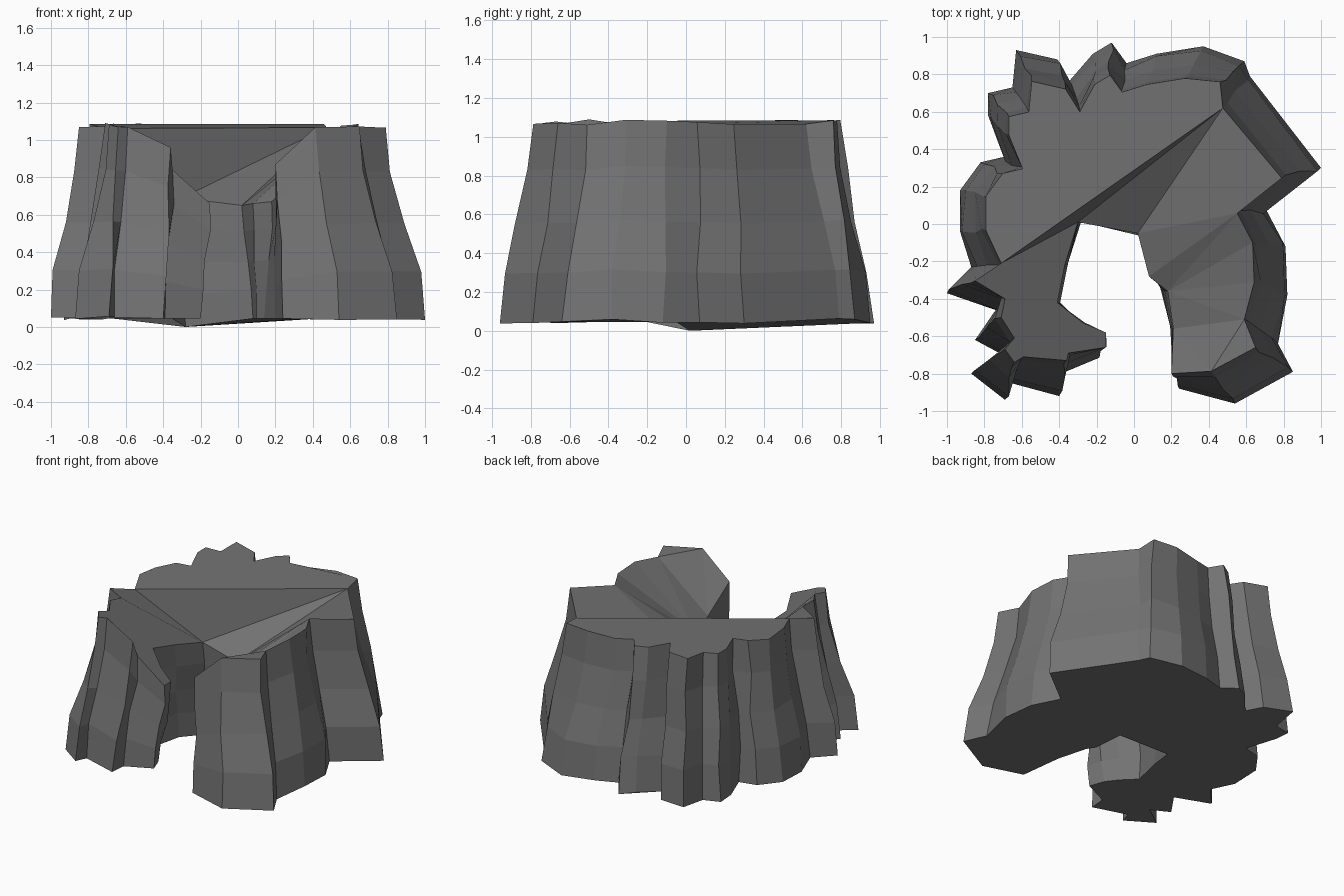
import bpy, bmesh, math, random

if "Cube" in bpy.data.objects:
    bpy.data.objects.remove(bpy.data.objects["Cube"])
random.seed(4)

# Foot outline of the outer cliff, counterclockwise from the right arm's front
# (a second pair overrides the rim position, otherwise the rim is the foot drawn in)
outer = [(.54, -.96), (.85, -.79, .65, -.66), (.77, -.64, .59, -.51), (.82, -.38),
         (.81, -.12), (.71, .07), (1, .30), (.62, .79, .475, .62), (.59, .87, .46, .76),
         (.37, .95), (.12, .91), (-.04, .86), (-.12, .97), (-.22, .91),
         (-.35, .76, -.29, .6), (-.41, .88), (-.63, .93), (-.65, .73),
         (-.78, .70), (-.78, .58), (-.69, .36), (-.82, .33), (-.93, .18), (-.93, -.04),
         (-.87, -.23, -.71, -.21), (-1, -.37), (-.74, -.46, -.69, -.40),
         (-.85, -.62, -.71, -.50), (-.72, -.69, -.64, -.61),
         (-.87, -.80, -.69, -.67), (-.69, -.94, -.64, -.74), (-.66, -.85, -.59, -.71)]
# Columns round the inner cove: foot x, y, top x, y, top height
inner = [(-.40, -.92, -.36, -.73, .96), (-.39, -.80, -.35, -.69, .84),
         (-.20, -.71, -.15, -.66, .66), (-.24, -.60, -.15, -.58, .66),
         (-.30, -.52, -.27, -.53, .72), (-.40, -.42, -.41, -.42, .78),
         (-.35, -.20, -.37, -.22, .74), (-.28, .02, -.30, .01, .69),
         (.08, -.05, .02, -.05, .65), (.10, -.28, .08, -.28, .66),
         (.14, -.34, .18, -.36, .67), (.20, -.56, .21, -.56, .70),
         (.24, -.88, .20, -.80, .87)]
NOTCH = len(outer) + 7      # deepest column of the cove
PEAK, WEST = 7, 24          # ends of the crease across the plateau

columns = []
for x, y, *rim_xy in outer:
    tx, ty = rim_xy or (.82 * x - .03, .82 * y)
    rim = 1.07 + random.uniform(-.01, .02)
    columns.append((x, y, tx, ty, rim, .05 + random.uniform(-.015, .015)))
for i, c in enumerate(inner):
    columns.append(c + (0 if i == 7 else .045,))
n = len(columns)

# Stack five rings: flared at the foot, steeper towards the rim
bm = bmesh.new()
levels = [(0, 0), (.25, .15), (.5, .52), (.77, .85), (1, 1)]
rings = []
for height, lean in levels:
    ring = []
    for x0, y0, x1, y1, z1, z0 in columns:
        j = .014 if 0 < height < 1 else 0
        ring.append(bm.verts.new((x0 + (x1 - x0) * lean + random.uniform(-j, j),
                                  y0 + (y1 - y0) * lean + random.uniform(-j, j),
                                  z0 + (z1 - z0) * height)))
    rings.append(ring)

# Cliff walls
for a, b in zip(rings, rings[1:]):
    for i in range(n):
        k = (i + 1) % n
        bm.faces.new((a[i], a[k], b[k], b[i]))

# Plateau: flat back, slope into the cove, and the two arms
top, foot = rings[-1], rings[0]
bm.faces.new(top[PEAK:WEST + 1])
bm.faces.new((top[WEST], top[NOTCH], top[PEAK]))
bm.faces.new((top[NOTCH], top[NOTCH + 1], top[PEAK]))
bm.faces.new((top[NOTCH + 1], top[5], top[6], top[PEAK]))
bm.faces.new(top[WEST:NOTCH + 1])
right_arm = bm.faces.new(top[NOTCH + 1:] + top[:6])
# Underside, split from the cove to the back
bm.faces.new((foot[NOTCH:] + foot[:10])[::-1])
bm.faces.new(foot[9:NOTCH + 1][::-1])
bmesh.ops.triangulate(bm, faces=[right_arm])
bmesh.ops.recalc_face_normals(bm, faces=bm.faces[:])

mesh = bpy.data.meshes.new("rock_cliff")
bm.to_mesh(mesh)
bm.free()
rock = bpy.data.objects.new("rock_cliff", mesh)
bpy.context.collection.objects.link(rock)

# Dark grey stone
stone = bpy.data.materials.new("stone")
stone.diffuse_color = (.17, .17, .17, 1)
stone.use_nodes = True
stone.node_tree.nodes["Principled BSDF"].inputs["Base Color"].default_value = stone.diffuse_color
mesh.materials.append(stone)
